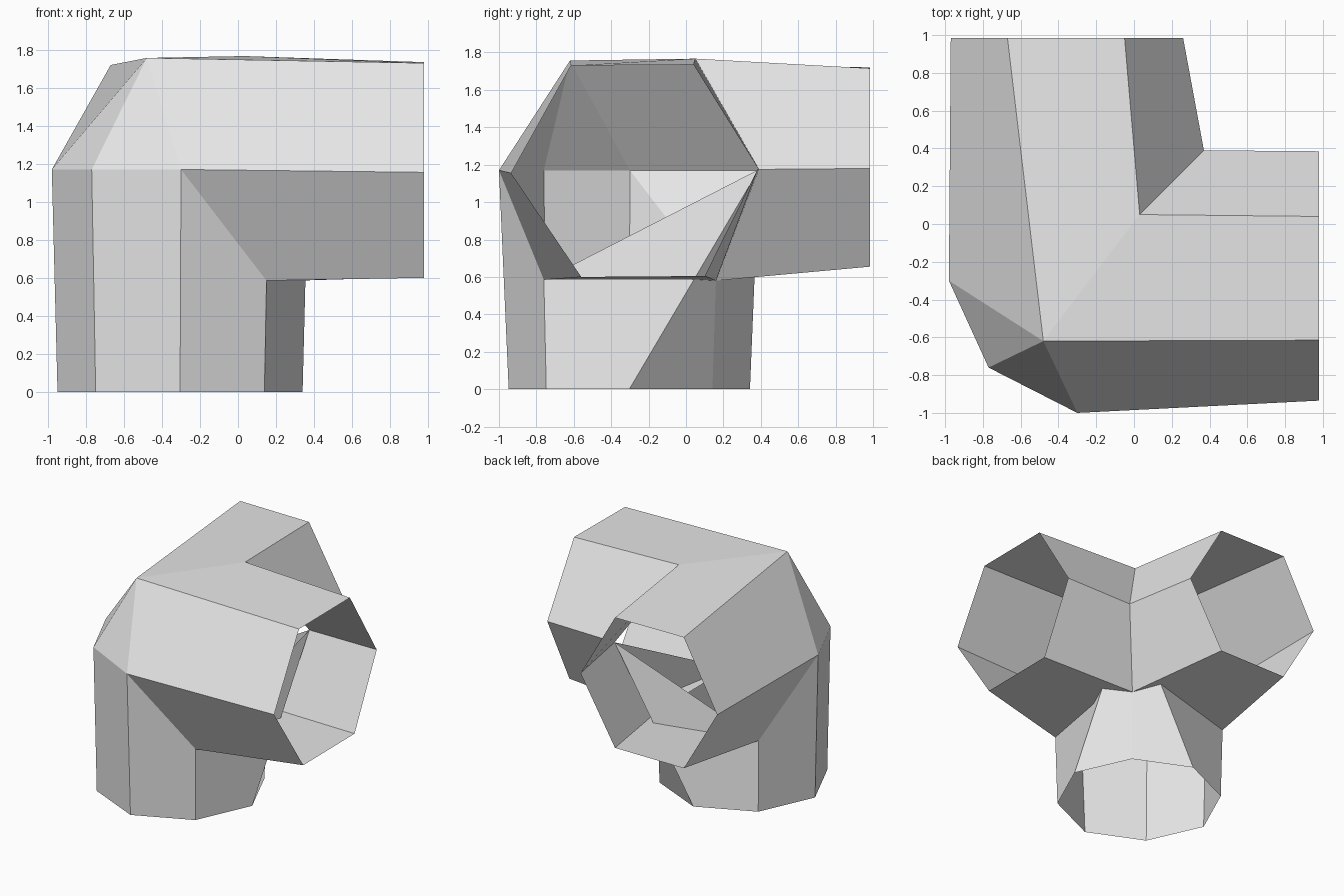
import bpy, math

if "Cube" in bpy.data.objects:
    bpy.data.objects.remove(bpy.data.objects["Cube"])

# one flat grey for the whole fitting
grey = bpy.data.materials.new("light grey")
grey.diffuse_color = (0.8, 0.8, 0.8, 1)
grey.use_nodes = True
grey.node_tree.nodes["Principled BSDF"].inputs["Base Color"].default_value = grey.diffuse_color

# shared joint corners where the three tubes meet
ridge_out = (-0.48, -0.62, 1.757)
ridge_in = (0.03, 0.05, 1.767)
crotch = (0.37, 0.39, 1.175)
armpit = (0.15, 0.16, 0.58)
front_low = (0.15, -0.76, 0.585)
front_mid = (-0.30, -1.0, 1.17)
left_low = (-0.76, 0.15, 0.585)
left_mid = (-0.98, -0.30, 1.17)
elbow = (-0.77, -0.76, 1.17)


def bridge(a, b):
    """Quads between two rings of equal length, dropping repeated corners."""
    n = len(a)
    faces = []
    for i in range(n):
        j = (i + 1) % n
        faces.append(list(dict.fromkeys([a[i], a[j], b[j], b[i]])))
    return faces


def build(name, faces):
    verts = list(dict.fromkeys(p for f in faces for p in f))
    mesh = bpy.data.meshes.new(name)
    mesh.from_pydata(verts, [], [[verts.index(p) for p in f] for f in faces])
    mesh.materials.append(grey)
    obj = bpy.data.objects.new(name, mesh)
    bpy.context.collection.objects.link(obj)
    return obj


# right tube: six-sided, open end at +x
right_end = [(0.98, y, z) for y, z in ((-0.615, 1.73), (0.04, 1.735), (0.385, 1.18),
                                       (0.10, 0.605), (-0.56, 0.60), (-0.935, 1.155))]
right_joint = [ridge_out, ridge_in, crotch, armpit, front_low, front_mid]
build("right_tube", bridge(right_end, right_joint))

# back tube: six-sided, open end at +y
back_end = [(x, 0.985, z) for x, z in ((-0.05, 1.715), (-0.67, 1.72), (-0.97, 1.17),
                                       (-0.67, 0.655), (-0.05, 0.655), (0.26, 1.18))]
back_joint = [ridge_in, ridge_out, left_mid, left_low, armpit, crotch]
build("back_tube", bridge(back_end, back_joint))

# lower tube: eight-sided, open at the ground, rising into the joint
foot = []
for i in range(8):
    a = math.radians(-90 + 45 * i)
    r = 0.645 if i % 2 == 0 else 0.628
    foot.append((-0.305 + r * math.cos(a), -0.303 + r * math.sin(a), 0.0))
foot_joint = [front_mid, front_low, crotch, armpit, crotch, left_low, left_mid, elbow]
build("lower_tube", bridge(foot, foot_joint))

# bevelled cap over the outer elbow
build("elbow_cap", [[ridge_out, left_mid, elbow], [ridge_out, elbow, front_mid]])
